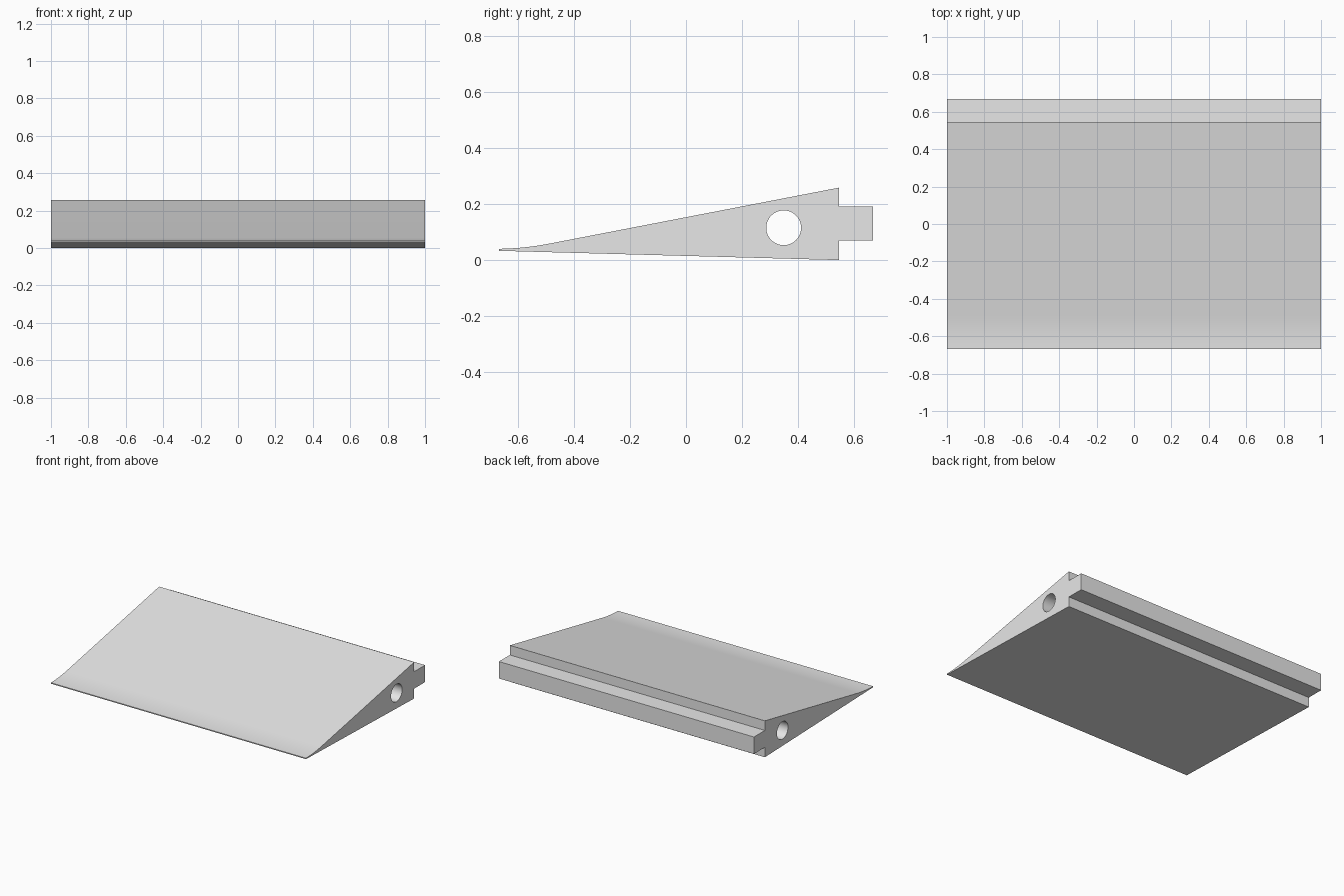
import bpy, bmesh, math
from mathutils import Vector

cube = bpy.data.objects.get("Cube")
if cube:
    bpy.data.objects.remove(cube, do_unlink=True)

HALF_SPAN = 1.0

# Plain grey material
grey = bpy.data.materials.new("light_grey")
grey.use_nodes = True
grey.diffuse_color = (0.8, 0.8, 0.8, 1)
grey.node_tree.nodes["Principled BSDF"].inputs["Base Color"].default_value = grey.diffuse_color

# Wedge outline in (y, z): flat underside, tongue at the back, blended thin edge
outline = [(-0.667, 0.033), (0.545, 0.0), (0.545, 0.07), (0.667, 0.07),
           (0.667, 0.19), (0.545, 0.19), (0.545, 0.258)]
# Concave blend from the sloping top into the thin front edge
start, bend, end = Vector((-0.49, 0.058)), Vector((-0.575, 0.0415)), Vector((-0.667, 0.040))
for i in range(9):
    t = i / 8
    outline.append(tuple(start * (1 - t) ** 2 + bend * 2 * t * (1 - t) + end * t * t))

# Round through-hole
SIDES = 48
hole = [(0.348 + 0.062 * math.cos(math.tau * i / SIDES),
         0.115 + 0.062 * math.sin(math.tau * i / SIDES)) for i in range(SIDES)]


def add_loop(bm, points):
    verts = [bm.verts.new((-HALF_SPAN, y, z)) for y, z in points]
    return [bm.edges.new((v, verts[(i + 1) % len(verts)])) for i, v in enumerate(verts)]


# Fill the section around the hole and extrude it across the span
bm = bmesh.new()
edges = add_loop(bm, outline) + add_loop(bm, hole)
bmesh.ops.triangle_fill(bm, edges=edges, use_beauty=True, normal=(-1, 0, 0))
result = bmesh.ops.extrude_face_region(bm, geom=bm.faces[:], use_keep_orig=True)
moved = [g for g in result["geom"] if isinstance(g, bmesh.types.BMVert)]
bmesh.ops.translate(bm, verts=moved, vec=(2 * HALF_SPAN, 0, 0))
bmesh.ops.recalc_face_normals(bm, faces=bm.faces[:])

mesh = bpy.data.meshes.new("wedge_panel")
bm.to_mesh(mesh)
bm.free()
mesh.materials.append(grey)
panel = bpy.data.objects.new("wedge_panel", mesh)
bpy.context.collection.objects.link(panel)

# Smooth the hole and blend, keep the corners sharp
bpy.ops.object.select_all(action="DESELECT")
panel.select_set(True)
bpy.context.view_layer.objects.active = panel
bpy.ops.object.shade_smooth_by_angle(angle=math.radians(30))
